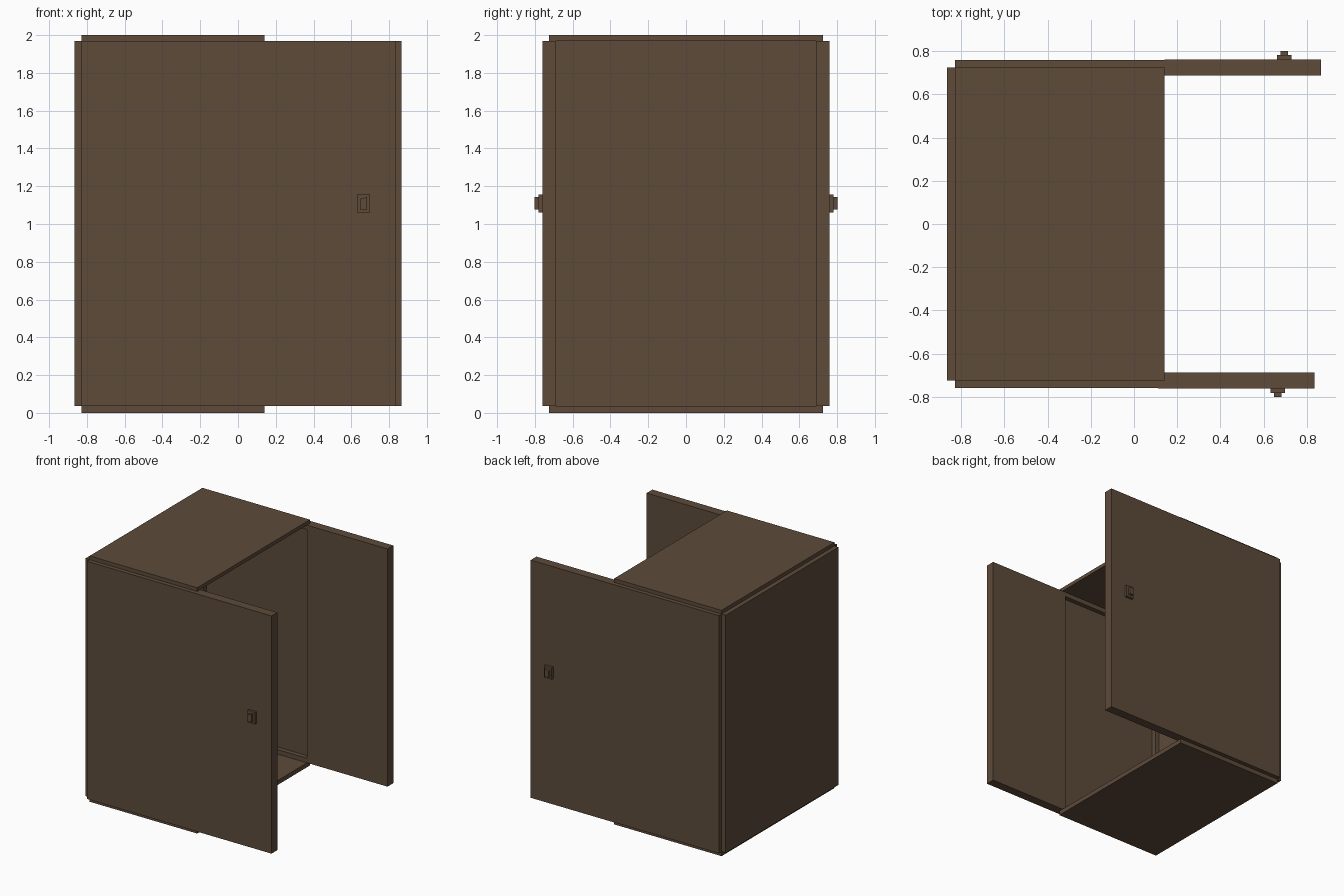
import bpy, bmesh

if "Cube" in bpy.data.objects:
    bpy.data.objects.remove(bpy.data.objects["Cube"])

brown = bpy.data.materials.new("dark_brown")
brown.diffuse_color = (0.109, 0.070, 0.042, 1)
brown.use_nodes = True
brown.node_tree.nodes["Principled BSDF"].inputs["Base Color"].default_value = brown.diffuse_color


def box(name, x, y, z, taper=0.0):
    """Box from (min, max) ranges; taper lowers the top edge on the -x side."""
    bm = bmesh.new()
    bmesh.ops.create_cube(bm, size=1)
    for v in bm.verts:
        drop = taper if v.co.x < 0 and v.co.z > 0 else 0
        v.co = [r[0] + (c + 0.5) * (r[1] - r[0]) for c, r in zip(v.co, (x, y, z))]
        v.co.z -= drop
    mesh = bpy.data.meshes.new(name)
    bm.to_mesh(mesh)
    bm.free()
    mesh.materials.append(brown)
    obj = bpy.data.objects.new(name, mesh)
    bpy.context.collection.objects.link(obj)
    return obj


BACK, OPEN = -0.828, 0.14      # cabinet depth along x, open towards +x
LOW, HIGH = 0.036, 1.97        # wall height
IN, OUT = 0.725, 0.76          # side wall thickness
DOOR_IN = 0.687

# Top, bottom and back plates
box("top_panel", (BACK, OPEN), (-IN, IN), (HIGH, 2.0))
box("bottom_panel", (BACK, OPEN), (-IN, IN), (0, LOW))
box("back_panel", (-0.865, BACK), (-IN, IN), (LOW, HIGH))

for side, s, hinge in (("front", -1, 0.11), ("rear", 1, OPEN)):
    def span(a, b):
        return tuple(sorted((s * a, s * b)))

    # Side wall with slim inner corner strips
    box(side + "_side_panel", (BACK, OPEN), span(IN, OUT), (LOW, HIGH))
    box(side + "_corner_post", (BACK, BACK + 0.037), span(DOOR_IN, IN), (LOW, HIGH))
    box(side + "_lower_strip", (BACK, OPEN), span(DOOR_IN, IN), (LOW, LOW + 0.037))
    box(side + "_upper_strip", (BACK, OPEN), span(DOOR_IN, IN), (HIGH - 0.037, HIGH))

    # Door swung open, flush with the side wall
    box(side + "_door", (hinge, hinge + 0.725), span(DOOR_IN, OUT + 0.001), (LOW, HIGH))

    # Handle: plate with a smaller knob
    hx = hinge + 0.555
    box(side + "_handle_plate", (hx - 0.034, hx + 0.034), span(OUT, 0.782), (1.06, 1.157))
    box(side + "_handle_knob", (hx - 0.018, hx + 0.018), span(0.782, 0.801),
        (1.078, 1.142), taper=0.009)
